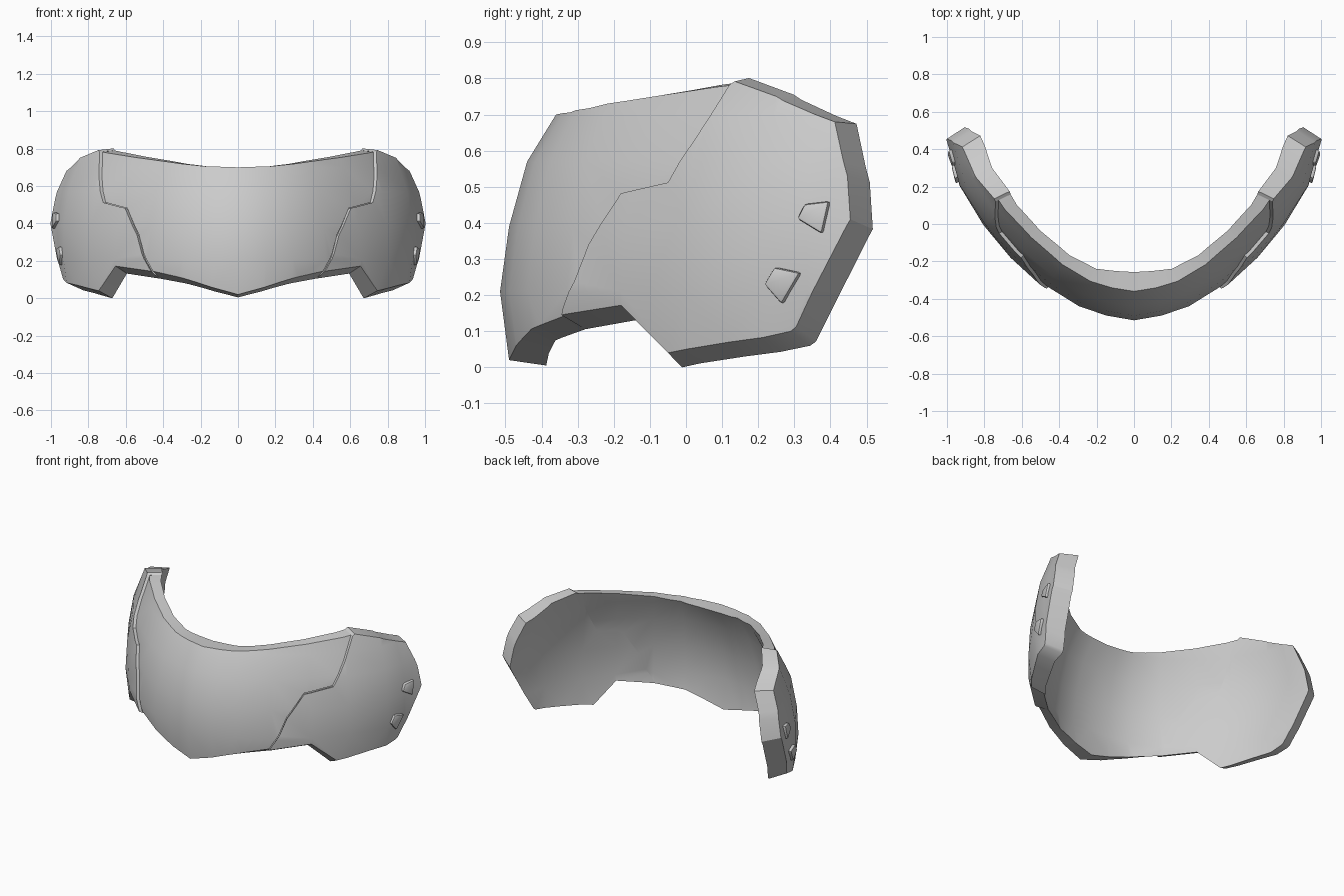
import bpy, bmesh, math
from mathutils import Vector

cube = bpy.data.objects.get("Cube")
if cube:
    bpy.data.objects.remove(cube, do_unlink=True)

# One flat grey for everything
grey = bpy.data.materials.new("plain grey")
grey.use_nodes = True
GREY = (0.6, 0.6, 0.6, 1)
grey.diffuse_color = GREY
grey.node_tree.nodes["Principled BSDF"].inputs["Base Color"].default_value = GREY

# Plan curve of the wrap, from the centre front to the rear of one side
PLAN = [Vector(p) for p in (
    (0, -.515), (.15, -.495), (.30, -.45), (.48, -.345), (.66, -.18),
    (.81, -.01), (.945, .20), (.982, .33), (1.022, .46), (1.057, .60))]
LAST = len(PLAN) - 1
# Bulge: height and offset along the plan normal
BULGE = ((-.1, -.05), (.02, -.025), (.21, 0), (.39, -.025),
         (.57, -.075), (.70, -.155), (.80, -.215))
# Wall thickness and backward lean of the inside, along the plan curve
THICK = ((0, .103), (1, .098), (2, .085), (3, .081), (4, .086), (5, .098), (7, .10), (9, .10))
LEAN = ((0, 0), (3, 0), (5, -.024), (7, .03), (9, .042))


def lookup(table, v):
    for (a, p), (b, q) in zip(table, table[1:]):
        if v <= b:
            break
    return p + (q - p) * (v - a) / (b - a)


def clamp(v):
    return max(0.0, min(1.0, v))


def plan_normal(i):
    if i == 0:
        return Vector((0, -1))
    d = PLAN[min(i + 1, LAST)] - PLAN[i - 1]
    return Vector((d.y, -d.x)).normalized()


NORMALS = [plan_normal(i) for i in range(LAST + 1)]


def wrap(t, z, lift=0.0, depth=0.0):
    """Map pattern position (t, z) onto the curved shell; depth 1 is the inside."""
    i = min(int(t), LAST - 1)
    p = PLAN[i].lerp(PLAN[i + 1], t - i)
    n = NORMALS[i].lerp(NORMALS[i + 1], t - i).normalized()
    fade = 1 - 0.4 * min(1, p.x / 0.9) ** 1.3
    tuck = .032 * clamp((.39 - z) / .29) * clamp((t - 4) / 3)
    off = lookup(BULGE, z) * fade - tuck + lift - depth * lookup(THICK, t)
    side = min(1, t / 3)
    drop = -(.015 + .025 * side) * clamp((.75 - z) / .5) + .01 * max(0, (z - .7) / .1) * side
    return Vector((p.x + n.x * off, p.y + n.y * off + depth * lookup(LEAN, t),
                   z + depth * drop))


def pattern(y, z):
    """Turn a side-on (y, z) point into a pattern (t, z) point."""
    lo, hi = 0.0, float(LAST)
    for _ in range(40):
        mid = (lo + hi) / 2
        if wrap(mid, z).y < y:
            lo = mid
        else:
            hi = mid
    return (0.0 if lo < 0.01 else lo), z


def cut_on_grid(bm):
    """Split the flat pattern along the plan knots and the bulge heights."""
    cuts = [((t, 0, 0), (1, 0, 0)) for t in range(1, LAST)]
    cuts += [((0, 0, z), (0, 0, 1)) for z, _ in BULGE[2:6]]
    for co, no in cuts:
        bmesh.ops.bisect_plane(bm, geom=bm.verts[:] + bm.edges[:] + bm.faces[:],
                               dist=1e-5, plane_co=co, plane_no=no)
    bmesh.ops.triangulate(bm, faces=[f for f in bm.faces if len(f.verts) > 4])


def build(name, outline, lift, button_base=None, step=0.0, bevel=0.0):
    """Cut an outline on the pattern, give it thickness, wrap and mirror it."""
    bm = bmesh.new()
    verts = []
    for y, z in outline:
        t, z = pattern(y, z)
        verts.append(bm.verts.new((t, 0, z)))
    bm.faces.new(verts)
    # edges shared by visor and shield get no full wall
    for i, v in enumerate(verts):
        j = (i + 1) % len(verts)
        if outline[i] in SEAM and outline[j] in SEAM:
            bm.edges.get((v, verts[j])).seam = True
    if button_base is None:
        cut_on_grid(bm)
    # inside layer and edge walls, left open along the mirror line
    faces = bm.faces[:]
    border = [e for e in bm.edges if len(e.link_faces) == 1]
    flat = bm.verts[:]
    twin = {v: bm.verts.new((v.co.x, 1, v.co.z)) for v in flat}
    ledge = {}
    for f in faces:
        bm.faces.new([twin[v] for v in reversed(f.verts)])
    for e in border:
        a, b = e.verts
        if e.seam:
            e.seam = False
            if step:
                for v in (a, b):
                    if v not in ledge:
                        ledge[v] = bm.verts.new((v.co.x, step, v.co.z))
                bm.faces.new((a, b, ledge[b], ledge[a]))
        elif max(a.co.x, b.co.x) > 1e-4:
            bm.faces.new((a, b, twin[b], twin[a]))
    for v in bm.verts:
        t, d, z = v.co
        if button_base is None:
            v.co = wrap(t, z, lift * min(1, t / 3) * (1 - d), d)
        else:
            v.co = wrap(t, z, button_base if d > .5 else lift)
    bmesh.ops.recalc_face_normals(bm, faces=bm.faces[:])
    me = bpy.data.meshes.new(name)
    bm.to_mesh(me)
    bm.free()
    me.materials.append(grey)
    ob = bpy.data.objects.new(name, me)
    bpy.context.collection.objects.link(ob)
    bpy.ops.object.select_all(action='DESELECT')
    ob.select_set(True)
    bpy.context.view_layer.objects.active = ob
    if bevel:
        m = ob.modifiers.new("soft_edges", 'BEVEL')
        m.width, m.segments = bevel, 2
        bpy.ops.object.modifier_apply(modifier=m.name)
    m = ob.modifiers.new("both_sides", 'MIRROR')
    m.merge_threshold = 0.0005
    bpy.ops.object.modifier_apply(modifier=m.name)
    bpy.ops.object.shade_smooth_by_angle(angle=math.radians(30))


# Seam between the front visor and the side shields, top to bottom
SEAM = [(.12, .782), (.035, .647), (-.05, .512), (-.18, .482), (-.27, .34),
        (-.31, .237), (-.345, .145)]

# Front visor (y = -1 pins a point to the centre line)
build("front_visor",
      [(-1, .02), (-1, .70), (-.33, .706), (-.28, .718), (-.18, .738), (-.03, .761)] + SEAM
      + [(-.42, .115), (-.457, .085), (-.477, .058)], -0.018)

# Raised side shields with the notch underneath
build("side_shields",
      SEAM + [(-.18, .172), (-.05, .04), (.12, .07), (.29, .10), (.305, .112), (.455, .41),
              (.447, .53), (.412, .68), (.27, .738), (.135, .792)], 0.0, step=0.25)

# Small raised buttons on the shields
build("upper_buttons", [(.312, .412), (.332, .452), (.40, .46), (.38, .37)],
      0.018, button_base=-0.015, bevel=0.008)
build("lower_buttons", [(.222, .23), (.25, .277), (.32, .262), (.27, .175)],
      0.018, button_base=-0.015, bevel=0.008)
